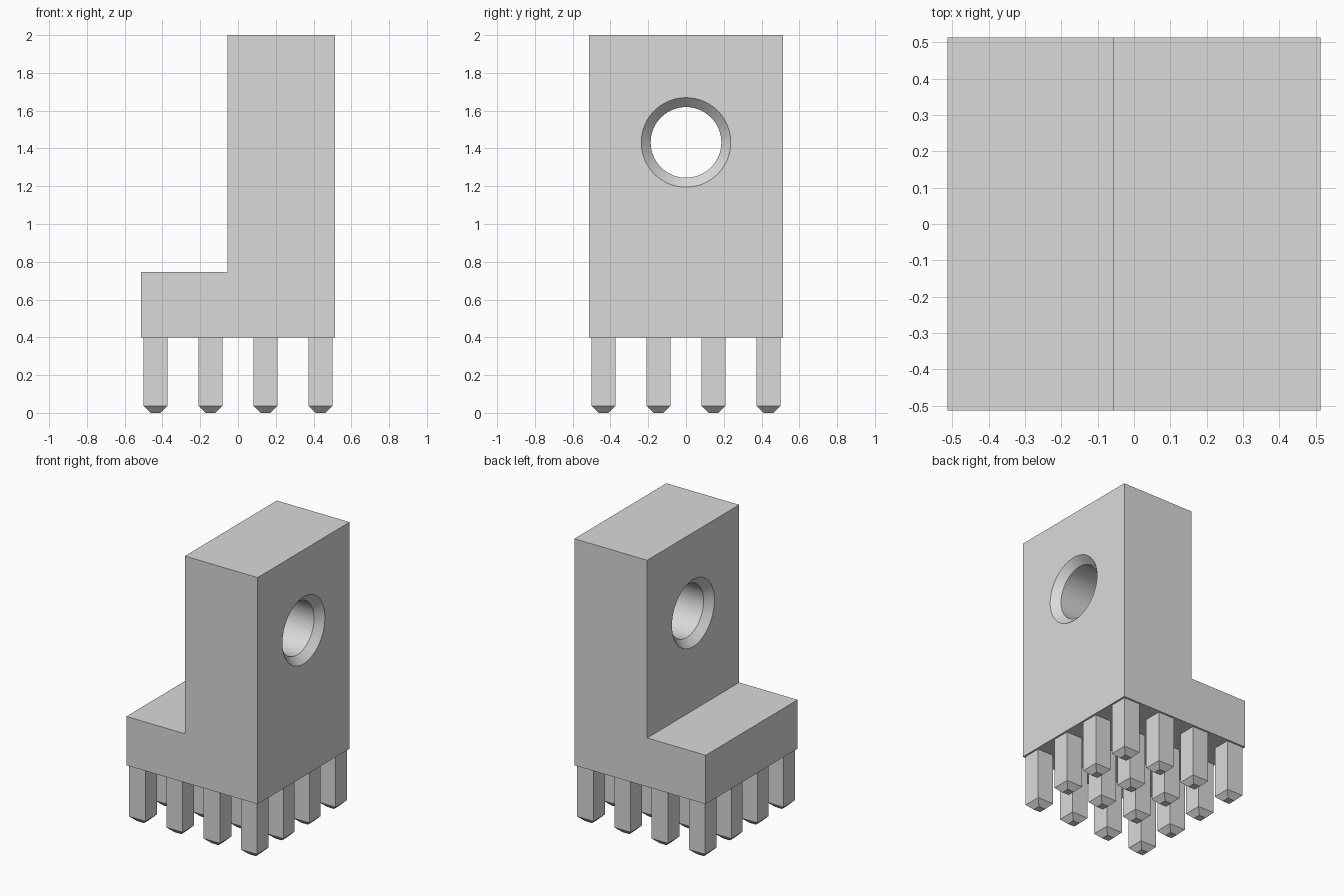
import bpy
import bmesh
from math import pi, radians
from mathutils import Matrix, Vector

cube = bpy.data.objects.get("Cube")
if cube:
    bpy.data.objects.remove(cube, do_unlink=True)

HALF = 0.513          # half of the square footprint
BASE, STEP, TOP = 0.40, 0.745, 2.0
WALL = -0.056         # x of the upright's inner face
HOLE_Z, HOLE_R, CHAMFER = 1.432, 0.187, 0.05
PIN_W, PIN_GAP, TIP = 0.127, 0.291, 0.037

grey = bpy.data.materials.new("plain_grey")
grey.use_nodes = True
grey.diffuse_color = (0.7, 0.7, 0.7, 1)
grey.node_tree.nodes["Principled BSDF"].inputs["Base Color"].default_value = grey.diffuse_color


def add_object(name, bm):
    bmesh.ops.recalc_face_normals(bm, faces=bm.faces)
    mesh = bpy.data.meshes.new(name)
    bm.to_mesh(mesh)
    bm.free()
    mesh.materials.append(grey)
    obj = bpy.data.objects.new(name, mesh)
    bpy.context.collection.objects.link(obj)
    return obj


def activate(obj):
    bpy.ops.object.select_all(action='DESELECT')
    obj.select_set(True)
    bpy.context.view_layer.objects.active = obj


# L-shaped body: side profile extruded from front to back
bm = bmesh.new()
outline = [(-HALF, BASE), (HALF, BASE), (HALF, TOP), (WALL, TOP), (WALL, STEP), (-HALF, STEP)]
face = bm.faces.new([bm.verts.new((x, -HALF, z)) for x, z in outline])
side = bmesh.ops.extrude_face_region(bm, geom=[face])["geom"]
bmesh.ops.translate(bm, vec=(0, 2 * HALF, 0),
                    verts=[v for v in side if isinstance(v, bmesh.types.BMVert)])
body = add_object("stepped_body", bm)

# Hole cutter: profile with flared ends, spun round the x axis
bm = bmesh.new()
over = 0.02
profile = [(WALL - over, 0), (WALL - over, HOLE_R + CHAMFER + over),
           (WALL + CHAMFER, HOLE_R), (HALF - CHAMFER, HOLE_R),
           (HALF + over, HOLE_R + CHAMFER + over), (HALF + over, 0)]
points = [bm.verts.new((x, 0, HOLE_Z + r)) for x, r in profile]
edges = [bm.edges.new(pair) for pair in zip(points, points[1:])]
bmesh.ops.spin(bm, geom=points + edges, cent=(0, 0, HOLE_Z), axis=(1, 0, 0),
               angle=2 * pi, steps=64, use_merge=True)
bmesh.ops.remove_doubles(bm, verts=bm.verts, dist=0.0001)
cutter = add_object("hole_cutter", bm)
cutter.hide_render = True

# Cut the countersunk hole
activate(body)
cut = body.modifiers.new("hole", 'BOOLEAN')
cut.operation = 'DIFFERENCE'
cut.solver = 'EXACT'
cut.object = cutter
bpy.ops.object.modifier_apply(modifier=cut.name)
bpy.data.objects.remove(cutter, do_unlink=True)
activate(body)
bpy.ops.object.shade_smooth_by_angle(angle=radians(25))

# Four by four grid of square pins with tapered tips
bm = bmesh.new()
for i in range(4):
    for j in range(4):
        spot = Vector(((i - 1.5) * PIN_GAP, (j - 1.5) * PIN_GAP, 0))
        rings = []
        for z, w in ((0, PIN_W - 2 * TIP), (TIP, PIN_W), (BASE, PIN_W)):
            h = w / 2
            rings.append([bm.verts.new(spot + Vector((x * h, y * h, z)))
                          for x, y in ((-1, -1), (1, -1), (1, 1), (-1, 1))])
        bm.faces.new(rings[0])
        bm.faces.new(rings[-1])
        for low, high in zip(rings, rings[1:]):
            for k in range(4):
                n = (k + 1) % 4
                bm.faces.new((low[k], low[n], high[n], high[k]))
add_object("base_pins", bm)
